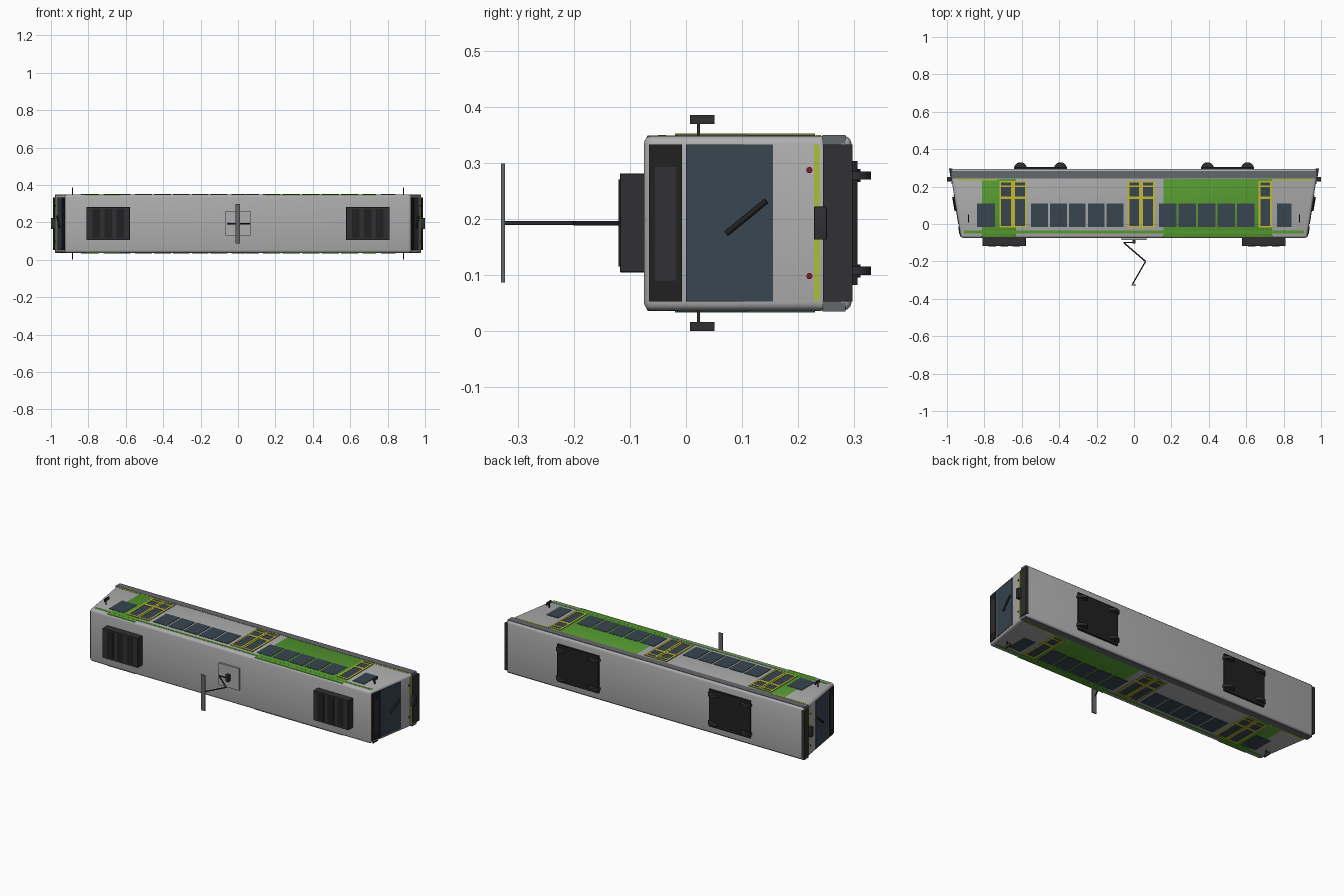
import bpy, bmesh, math
from mathutils import Vector

if "Cube" in bpy.data.objects:
    bpy.data.objects.remove(bpy.data.objects["Cube"])

ZC = 0.1925  # mid plane of the carriage (it lies on its side, roof toward -y)


def mat(name, c):
    m = bpy.data.materials.new(name)
    m.diffuse_color = (*c, 1)
    m.use_nodes = True
    m.node_tree.nodes["Principled BSDF"].inputs["Base Color"].default_value = m.diffuse_color
    return m


GREEN = mat("green", (0.09, 0.32, 0.03))
LIME = mat("lime", (0.40, 0.50, 0.04))
YELLOW = mat("yellow", (0.55, 0.50, 0.03))
GLASS = mat("glass", (0.04, 0.06, 0.08))
DARK = mat("dark", (0.03, 0.03, 0.033))
BLACK = mat("black", (0.015, 0.015, 0.016))
SKIRT = mat("skirt_grey", (0.13, 0.14, 0.15))
BODY = mat("body_grey", (0.42, 0.42, 0.42))
RED = mat("red", (0.2, 0.01, 0.015))


def prism(name, pts, z0, z1, m=None, bevel=0, seg=3):
    """Extrude an xy outline from z0 to z1."""
    bm = bmesh.new()
    f = bm.faces.new([bm.verts.new((x, y, z0)) for x, y in pts])
    ext = bmesh.ops.extrude_face_region(bm, geom=[f])
    bmesh.ops.translate(bm, vec=(0, 0, z1 - z0),
                        verts=[v for v in ext["geom"] if isinstance(v, bmesh.types.BMVert)])
    bmesh.ops.recalc_face_normals(bm, faces=bm.faces)
    if bevel:
        bmesh.ops.bevel(bm, geom=bm.edges[:], offset=bevel, segments=seg,
                        profile=0.5, affect='EDGES')
    me = bpy.data.meshes.new(name)
    bm.to_mesh(me)
    bm.free()
    o = bpy.data.objects.new(name, me)
    bpy.context.collection.objects.link(o)
    if m:
        me.materials.append(m)
    if bevel:
        bpy.context.view_layer.objects.active = o
        o.select_set(True)
        bpy.ops.object.shade_smooth_by_angle(angle=math.radians(35))
        o.select_set(False)
    return o


def box(name, x0, x1, y0, y1, z0, z1, m=None, bevel=0, seg=2):
    return prism(name, [(x0, y0), (x1, y0), (x1, y1), (x0, y1)], z0, z1, m, bevel, seg)


def sides(name, x0, x1, y0, y1, z0, z1, m=None, bevel=0):
    """Box repeated on both flanks, z measured on the upper one."""
    box(name + "_upper", x0, x1, y0, y1, z0, z1, m, bevel)
    box(name + "_lower", x0, x1, y0, y1, 2 * ZC - z1, 2 * ZC - z0, m, bevel)


def rod(name, a, b, r, m, n=10):
    a, b = Vector(a), Vector(b)
    bpy.ops.mesh.primitive_cylinder_add(vertices=n, radius=r, depth=(b - a).length,
                                        location=(a + b) / 2)
    o = bpy.context.object
    o.name = name
    o.rotation_euler = (b - a).to_track_quat('Z', 'Y').to_euler()
    o.data.materials.append(m)
    bpy.ops.object.shade_smooth_by_angle(angle=math.radians(40))


def end_x(y):
    return 0.976 - 0.157 * (0.24 - y)


def end_panel(name, s, y0, y1, z0, z1, m, d=0.002):
    """Thin panel lying on the sloping cab end."""
    prism(name, [(s * (end_x(y0) + d), y0), (s * (end_x(y1) + d), y1),
                 (s * (end_x(y1) - 0.015), y1), (s * (end_x(y0) - 0.015), y0)], z0, z1, m)


# Body shell and darker skirt
half = [(0.925, -0.075), (0.976, 0.24), (0.979, 0.295)]
prism("body_shell", half + [(-x, y) for x, y in reversed(half)], 0.037, 0.348, BODY, 0.014)
sides("skirt", -0.978, 0.978, 0.243, 0.284, 0.33, 0.3495, SKIRT)

# Livery: green blocks wrapping over the roof edge, stripes
for x0, x1 in ((-0.815, -0.63), (0.155, 0.74)):
    sides("green_block", x0, x1, -0.0705, 0.243, 0.338, 0.349, GREEN, 0.004)
sides("green_stripe", -0.91, 0.91, -0.05, -0.036, 0.34, 0.3493, GREEN)
for x0, x1 in ((-0.95, -0.73), (0.74, 0.95)):
    sides("lime_stripe", x0, x1, 0.233, 0.241, 0.34, 0.3493, LIME)

# Side windows
wins = [(-0.84, -0.743), (0.765, 0.842)]
wins += [(-0.55 + 0.101 * i, -0.46 + 0.101 * i) for i in range(5)]
wins += [(0.135 + 0.104 * i, 0.227 + 0.104 * i) for i in range(5)]
for x0, x1 in wins:
    sides("side_window", x0, x1, -0.015, 0.11, 0.34, 0.3505, GLASS)

# Door leaves: glass behind yellow frame bars
for x0 in (-0.72, -0.646, -0.035, 0.039, 0.665):
    x1 = x0 + 0.072
    sides("door_glass", x0, x1, -0.02, 0.23, 0.34, 0.3505, GLASS)
    for xa in (x0, x1 - 0.01):
        sides("door_post", xa, xa + 0.01, -0.02, 0.23, 0.34, 0.352, YELLOW)
    for ya, yb in ((-0.02, -0.01), (0.133, 0.148), (0.198, 0.207), (0.222, 0.23)):
        sides("door_rail", x0, x1, ya, yb, 0.34, 0.352, YELLOW)

# Cab ends
for s in (-1, 1):
    end_panel("header_panel", s, -0.066, -0.007, 0.053, 0.333, BLACK)
    end_panel("header_display", s, -0.055, -0.018, 0.09, 0.293, DARK, 0.004)
    end_panel("windscreen", s, 0.0, 0.155, 0.053, 0.333, GLASS)
    end_panel("end_stripe", s, 0.228, 0.238, 0.053, 0.333, LIME)
    end_panel("bumper", s, 0.244, 0.297, 0.053, 0.333, DARK, 0.004)
    xa, xb = sorted((s * 0.965, s * 1.0))
    box("coupler", xa, xb, 0.228, 0.251, 0.163, 0.222, DARK, 0.002)
    # Wiper as a slanted flat bar
    rod("wiper", (s * (end_x(0.07) + 0.006), 0.072, 0.174),
        (s * (end_x(0.145) + 0.006), 0.143, 0.232), 0.005, BLACK)
    for z in (0.098, 0.287):
        x = s * end_x(0.22)
        rod("tail_light", (x - s * 0.01, 0.22, z), (x + s * 0.003, 0.22, z), 0.0055, RED, 16)
    # Mirrors on stalks
    xm = s * 0.885
    sides("mirror_stalk", xm - 0.002, xm + 0.002, 0.02, 0.025, 0.34, 0.372, DARK)
    sides("mirror", xm - 0.003, xm + 0.003, 0.007, 0.051, 0.369, 0.385, DARK)

# Roof equipment boxes with slats
for s in (-1, 1):
    x = s * 0.694
    box("roof_unit", x - 0.116, x + 0.116, -0.118, -0.07, 0.105, 0.281, DARK, 0.001, 1)
    for i in (-1, 0, 1):
        xs = x + i * 0.065
        box("roof_slat", xs - 0.02, xs + 0.02, -0.12, -0.11, 0.115, 0.27, BLACK)

# Bogies: frame plate, four wheels, axles
for s in (-1, 1):
    x = s * 0.5
    box("bogie_frame", x - 0.135, x + 0.135, 0.285, 0.306, 0.082, 0.303, BLACK)
    for dx in (-0.107, 0.107):
        rod("axle", (x + dx, 0.295, 0.1), (x + dx, 0.295, 0.285), 0.008, DARK)
        for z in (0.1, 0.27):
            rod("wheel", (x + dx, 0.295, z), (x + dx, 0.295, z + 0.015), 0.035, DARK, 28)
            rod("wheel_hub", (x + dx, 0.295, z - 0.004), (x + dx, 0.295, z + 0.019), 0.016, DARK, 20)

# Pantograph
box("pantograph_base", -0.068, 0.066, -0.085, -0.07, 0.13, 0.26, BODY)
box("pantograph_mount", -0.009, 0.009, -0.105, -0.083, 0.172, 0.212, DARK)
knee = (0.062, -0.2, ZC)
rod("lower_arm", (-0.055, -0.1, ZC), knee, 0.004, DARK)
rod("lower_link", (0.0, -0.1, ZC), (-0.055, -0.1, ZC), 0.003, DARK)
rod("upper_arm", knee, (-0.008, -0.322, ZC), 0.0035, DARK)
box("contact_head", -0.014, 0.012, -0.33, -0.323, 0.087, 0.299, SKIRT)
